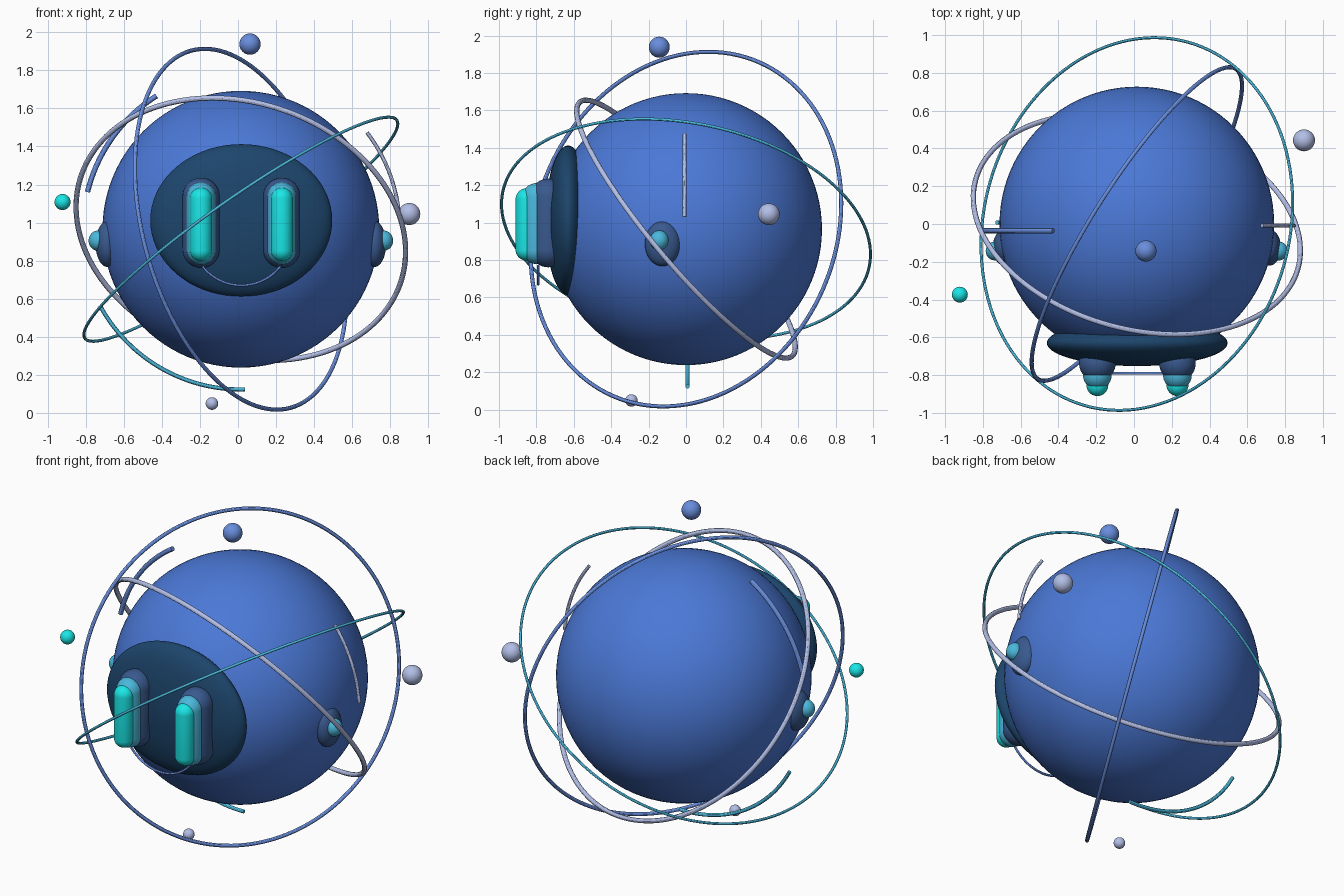
import bpy, math
from mathutils import Vector

if "Cube" in bpy.data.objects:
    bpy.data.objects.remove(bpy.data.objects["Cube"])

CX, CZ = 0.015, 0.965          # centre of the round body
CENTRE = Vector((CX, 0, CZ))


def material(name, rgb):
    m = bpy.data.materials.new(name)
    m.diffuse_color = (*rgb, 1)
    m.use_nodes = True
    m.node_tree.nodes["Principled BSDF"].inputs["Base Color"].default_value = m.diffuse_color
    return m


BODY = material("body_blue", (0.07, 0.19, 0.68))
NAVY = material("navy", (0.012, 0.06, 0.15))
DEEP = material("deep_blue", (0.04, 0.10, 0.27))
SKY = material("sky_blue", (0.07, 0.48, 0.72))
CYAN = material("cyan", (0.01, 0.80, 0.80))
PERI = material("periwinkle", (0.14, 0.27, 0.72))
PALE = material("pale_grey_blue", (0.45, 0.52, 0.80))


def finish(name, mat):
    ob = bpy.context.object
    ob.name = name
    ob.data.materials.append(mat)
    bpy.ops.object.shade_smooth_by_angle()
    return ob


def ball(name, loc, radii, mat, seg=48, rings=24):
    bpy.ops.mesh.primitive_uv_sphere_add(segments=seg, ring_count=rings, radius=1, location=loc)
    for v in bpy.context.object.data.vertices:
        v.co = Vector(a * b for a, b in zip(v.co, radii))
    return finish(name, mat)


def capsule(name, loc, r, half, mat):
    # odd ring count: no equator row, so the two halves pull apart cleanly
    bpy.ops.mesh.primitive_uv_sphere_add(segments=40, ring_count=25, radius=r, location=loc)
    for v in bpy.context.object.data.vertices:
        v.co.z += math.copysign(half, v.co.z)
    return finish(name, mat)


def ring(name, normal, radius, tube, mat):
    rot = Vector(normal).to_track_quat('Z', 'Y').to_euler()
    bpy.ops.mesh.primitive_torus_add(major_radius=radius, minor_radius=tube, major_segments=128,
                                     minor_segments=12, location=CENTRE, rotation=rot)
    return finish(name, mat)


def arc(name, centre, radius, a0, a1, tube, mat, n=40):
    # tube following a circle arc in an x-z plane, angles in degrees
    cu = bpy.data.curves.new(name, 'CURVE')
    cu.dimensions = '3D'
    cu.bevel_depth, cu.bevel_resolution, cu.use_fill_caps = tube, 4, True
    sp = cu.splines.new('POLY')
    sp.points.add(n)
    for i, p in enumerate(sp.points):
        a = math.radians(a0 + (a1 - a0) * i / n)
        p.co = (radius * math.cos(a), 0, radius * math.sin(a), 1)
    ob = bpy.data.objects.new(name, cu)
    ob.location = centre
    bpy.context.collection.objects.link(ob)
    bpy.ops.object.select_all(action='DESELECT')
    bpy.context.view_layer.objects.active = ob
    ob.select_set(True)
    bpy.ops.object.convert(target='MESH')
    return finish(name, mat)


# Body and face plate
ball("body", CENTRE, (0.727, 0.727, 0.727), BODY, 96, 48)
ball("face_plate", (CX + 0.002, -0.63, 1.012), (0.478, 0.122, 0.40), NAVY, 72, 36)

# Eyes (three nested capsules) and ears, left and right
for side, s in (("left", -1), ("right", 1)):
    x = CX + 0.003 + s * 0.212
    capsule(side + "_eye_socket", (x, -0.737, 0.998), 0.097, 0.14, DEEP)
    capsule(side + "_eye_rim", (x, -0.80, 0.995), 0.076, 0.14, SKY)
    capsule(side + "_eye_glow", (x, -0.853, 0.99), 0.058, 0.135, CYAN)
    ball(side + "_ear_pad", (CX + s * 0.703, -0.125, 0.887), (0.06, 0.095, 0.12), DEEP)
    ball(side + "_ear_knob", (CX + s * 0.75, -0.143, 0.905), (0.05, 0.05, 0.053), SKY)

# Smile
arc("mouth", (CX + 0.003, -0.79, 0.93), 0.26, 218, 322, 0.007, PERI)

# Orbit rings
ring("wide_pale_ring", (0.207, 0.751, 0.627), 0.885, 0.014, PALE)
ring("upright_blue_ring", (0.82, -0.523, 0.23), 0.974, 0.011, PERI)
ring("thin_cyan_ring", (-0.566, 0.164, 0.809), 1.0, 0.008, SKY)

# Short floating arcs
arc("upper_left_arc", (CX, -0.035, CZ), 0.829, 166.4, 122.3, 0.014, PERI)
arc("lower_arc", (CX, 0.008, CZ), 0.842, 208.5, 271.5, 0.011, SKY)
arc("right_arc", (CX, -0.008, CZ), 0.835, 4.5, 37.5, 0.010, PALE)

# Small orbiting balls
for name, loc, r, mat in (
    ("top_ball", (0.063, -0.143, 1.938), 0.056, PERI),
    ("right_ball", (0.90, 0.443, 1.045), 0.058, PALE),
    ("left_ball", (-0.922, -0.374, 1.108), 0.042, CYAN),
    ("bottom_ball", (-0.137, -0.292, 0.049), 0.033, PALE),
):
    ball(name, loc, (r, r, r), mat, 32, 16)
